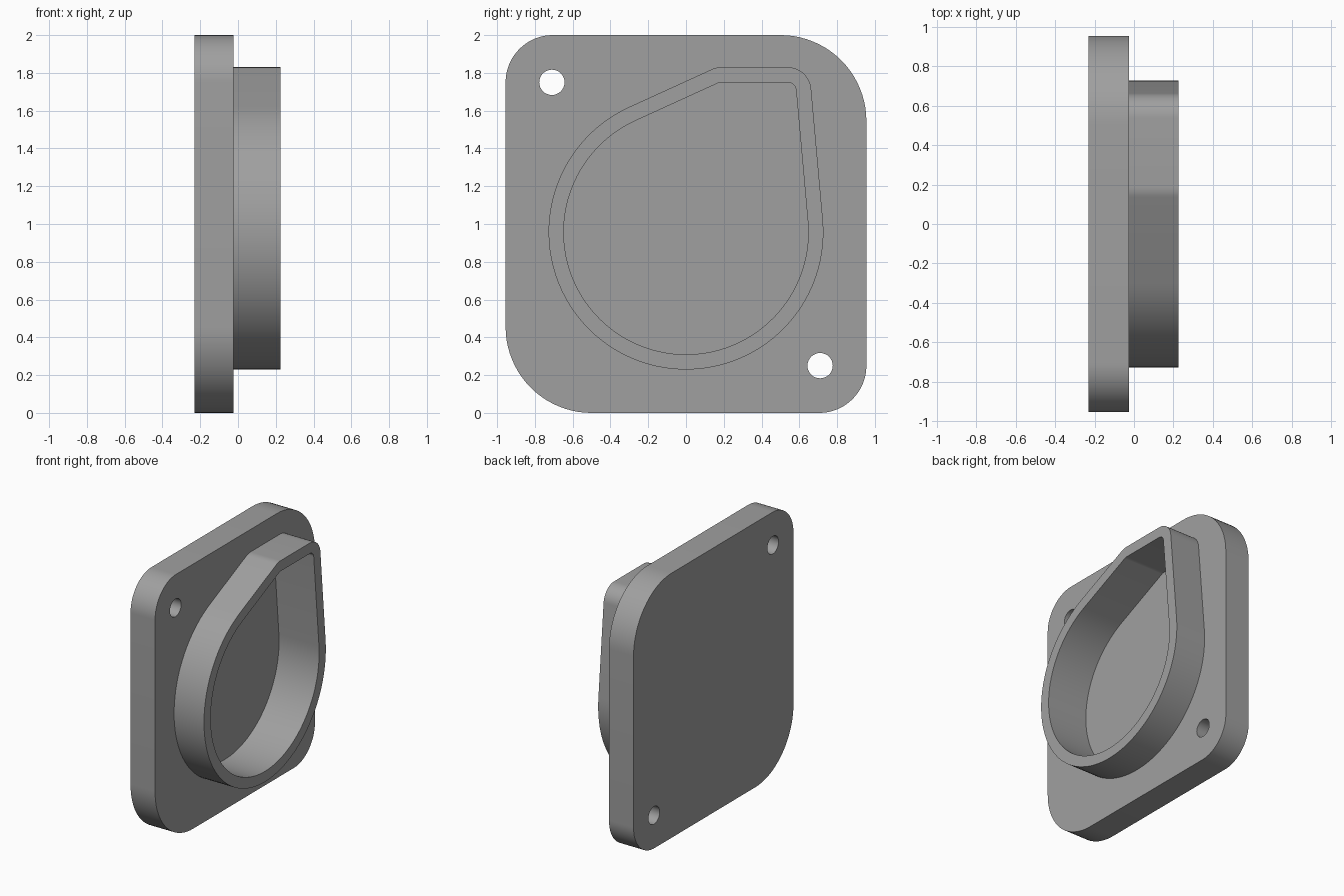
import bpy, bmesh
from math import cos, sin, radians

if "Cube" in bpy.data.objects:
    bpy.data.objects.remove(bpy.data.objects["Cube"])

BACK, FACE, RIM, FLOOR = -0.23, -0.025, 0.225, -0.11


def arc(cy, cz, r, start, end, steps):
    """Points of an arc in the y-z plane, angles in degrees."""
    return [(cy + r * cos(radians(start + (end - start) * i / steps)),
             cz + r * sin(radians(start + (end - start) * i / steps)))
            for i in range(steps + 1)]


def plate_outline():
    """Rectangle with two large and two small rounded corners."""
    pts = []
    for sy, sz, r, a in ((1, 1, 0.455, 0), (-1, 1, 0.25, 90),
                         (-1, -1, 0.455, 180), (1, -1, 0.25, 270)):
        pts += arc(sy * (0.955 - r), 1 + sz * (1 - r), r, a, a + 90, 20)
    return pts


def cup_outline(inset):
    """Teardrop: a big circle running tangentially into a flat-topped tip."""
    tip = 0.125 - inset
    return (arc(0, 0.957, 0.7275 - inset, 114.5, 365.1, 72)
            + arc(0.538, 1.705, tip, 5.1, 90, 14)
            + arc(0.188, 1.705, tip, 90, 114.5, 5))


def hole_outline(y, z):
    return arc(y, z, 0.067, 0, 360, 32)[:-1]


bm = bmesh.new()


def loop(pts, x):
    verts = [bm.verts.new((x, y, z)) for y, z in pts]
    return verts, [bm.edges.new((verts[i - 1], verts[i])) for i in range(len(verts))]


def wall(a, b):
    for i in range(len(a[0])):
        bm.faces.new((a[0][i - 1], a[0][i], b[0][i], b[0][i - 1]))


def cap(*loops):
    edges = [e for l in loops for e in l[1]]
    bmesh.ops.triangle_fill(bm, edges=edges, use_beauty=True, normal=(1, 0, 0))


# Plate sides and two diagonal screw holes
plate = [loop(plate_outline(), x) for x in (BACK, FACE)]
hole_a = [loop(hole_outline(-0.71, 1.75), x) for x in (BACK, FACE)]
hole_b = [loop(hole_outline(0.71, 0.25), x) for x in (BACK, FACE)]
# Raised teardrop wall and the pocket inside it
outer = [loop(cup_outline(0), x) for x in (FACE, RIM)]
inner = [loop(cup_outline(0.08), x) for x in (RIM, FLOOR)]
for pair in (plate, hole_a, hole_b, outer, inner):
    wall(*pair)

# Flat faces: back, front, rim and pocket floor
cap(plate[0], hole_a[0], hole_b[0])
cap(plate[1], hole_a[1], hole_b[1], outer[0])
cap(outer[1], inner[0])
cap(inner[1])
bmesh.ops.recalc_face_normals(bm, faces=bm.faces)

mesh = bpy.data.meshes.new("plate_with_cup")
bm.to_mesh(mesh)
bm.free()
obj = bpy.data.objects.new("plate_with_cup", mesh)
bpy.context.collection.objects.link(obj)

grey = bpy.data.materials.new("plain grey")
grey.diffuse_color = (0.35, 0.35, 0.35, 1)
grey.use_nodes = True
grey.node_tree.nodes["Principled BSDF"].inputs["Base Color"].default_value = grey.diffuse_color
mesh.materials.append(grey)

bpy.context.view_layer.objects.active = obj
obj.select_set(True)
bpy.ops.object.shade_smooth_by_angle(angle=radians(30))
